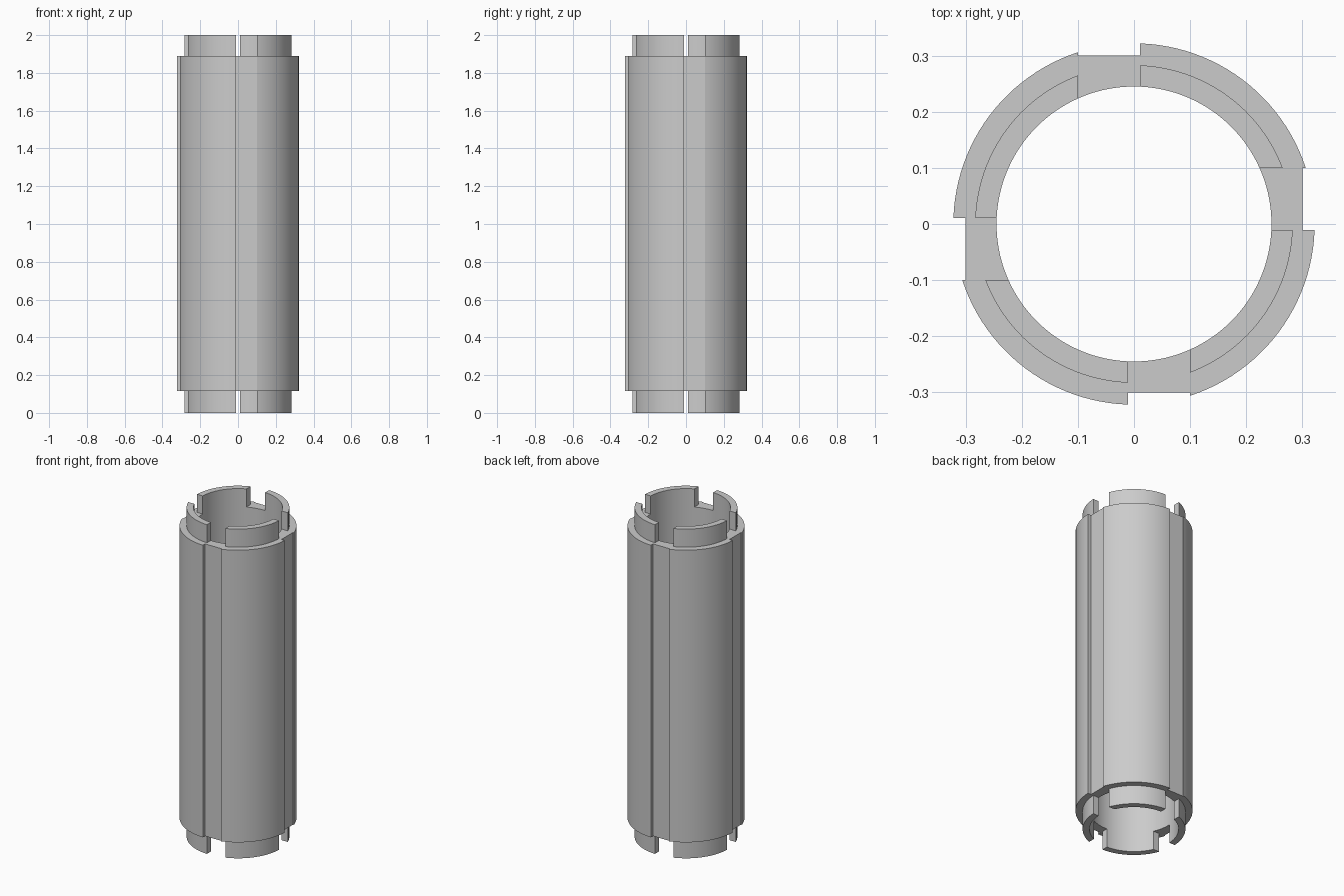
import bpy, bmesh
from math import asin, acos, sin, cos, pi, radians
from mathutils import Matrix, Vector

if "Cube" in bpy.data.objects:
    bpy.data.objects.remove(bpy.data.objects["Cube"])

HEIGHT, LOW, HIGH = 2.0, 0.115, 1.89
R_IN, R_TAB, R_OUT = 0.245, 0.283, 0.322
FLAT, NEAR, FAR = 0.3, 0.011, 0.1   # flat distance and its two side planes
STEPS = 24

grey = bpy.data.materials.new("plain grey")
grey.use_nodes = True
grey.diffuse_color = (0.6, 0.6, 0.6, 1)
grey.node_tree.nodes["Principled BSDF"].inputs["Base Color"].default_value = (0.6, 0.6, 0.6, 1)


def arc(r, start, end, n=STEPS):
    return [Vector((r * cos(start + (end - start) * i / n),
                    r * sin(start + (end - start) * i / n), 0)) for i in range(n + 1)]


def raised_arc(r):
    # arc between the side planes of two neighbouring slots
    return arc(r, asin(FAR / r), acos(NEAR / r))


def wall(name, inner, outer, z0, z1, closed):
    # solid wall from matching inner and outer outlines
    bm = bmesh.new()
    rings = [[bm.verts.new((p.x, p.y, z)) for p in pts]
             for pts, z in ((inner, z0), (outer, z0), (outer, z1), (inner, z1))]
    count = len(inner)
    for i in range(count if closed else count - 1):
        j = (i + 1) % count
        for k in range(4):
            a, b = rings[k], rings[(k + 1) % 4]
            bm.faces.new((a[i], a[j], b[j], b[i]))
    if not closed:
        for i in (0, -1):
            bm.faces.new([r[i] for r in rings])
    bmesh.ops.remove_doubles(bm, verts=bm.verts, dist=0.00001)
    bmesh.ops.recalc_face_normals(bm, faces=bm.faces)
    mesh = bpy.data.meshes.new(name)
    bm.to_mesh(mesh)
    bm.free()
    mesh.materials.append(grey)
    obj = bpy.data.objects.new(name, mesh)
    bpy.context.collection.objects.link(obj)
    bpy.ops.object.select_all(action="DESELECT")
    obj.select_set(True)
    bpy.context.view_layer.objects.active = obj
    bpy.ops.object.shade_smooth_by_angle(angle=radians(12))


# Tube body: four raised arcs separated by four flats
inner_side = raised_arc(R_IN)
outer_side = raised_arc(R_OUT)
slot_inner = arc(R_IN, acos(NEAR / R_IN), asin(FAR / R_IN) + pi / 2, 10)
slot_outer = [Vector((NEAR - (NEAR + FAR) * i / 10, FLAT, 0)) for i in range(11)]
body_in, body_out = [], []
for q in range(4):
    turn = Matrix.Rotation(q * pi / 2, 3, "Z")
    body_in += [turn @ p for p in inner_side + slot_inner]
    body_out += [turn @ p for p in outer_side + slot_outer]
wall("tube_body", body_in, body_out, LOW, HIGH, True)

# Curved tabs at both ends
tab_outer = raised_arc(R_TAB)
for q, place in enumerate(("back_left", "back_right", "front_right", "front_left")):
    turn = Matrix.Rotation(q * pi / 2, 3, "Z")
    tab = [[turn @ p for p in pts] for pts in (inner_side, tab_outer)]
    wall("bottom_tab_" + place, *tab, 0, LOW, False)
    wall("top_tab_" + place, *tab, HIGH, HEIGHT, False)
